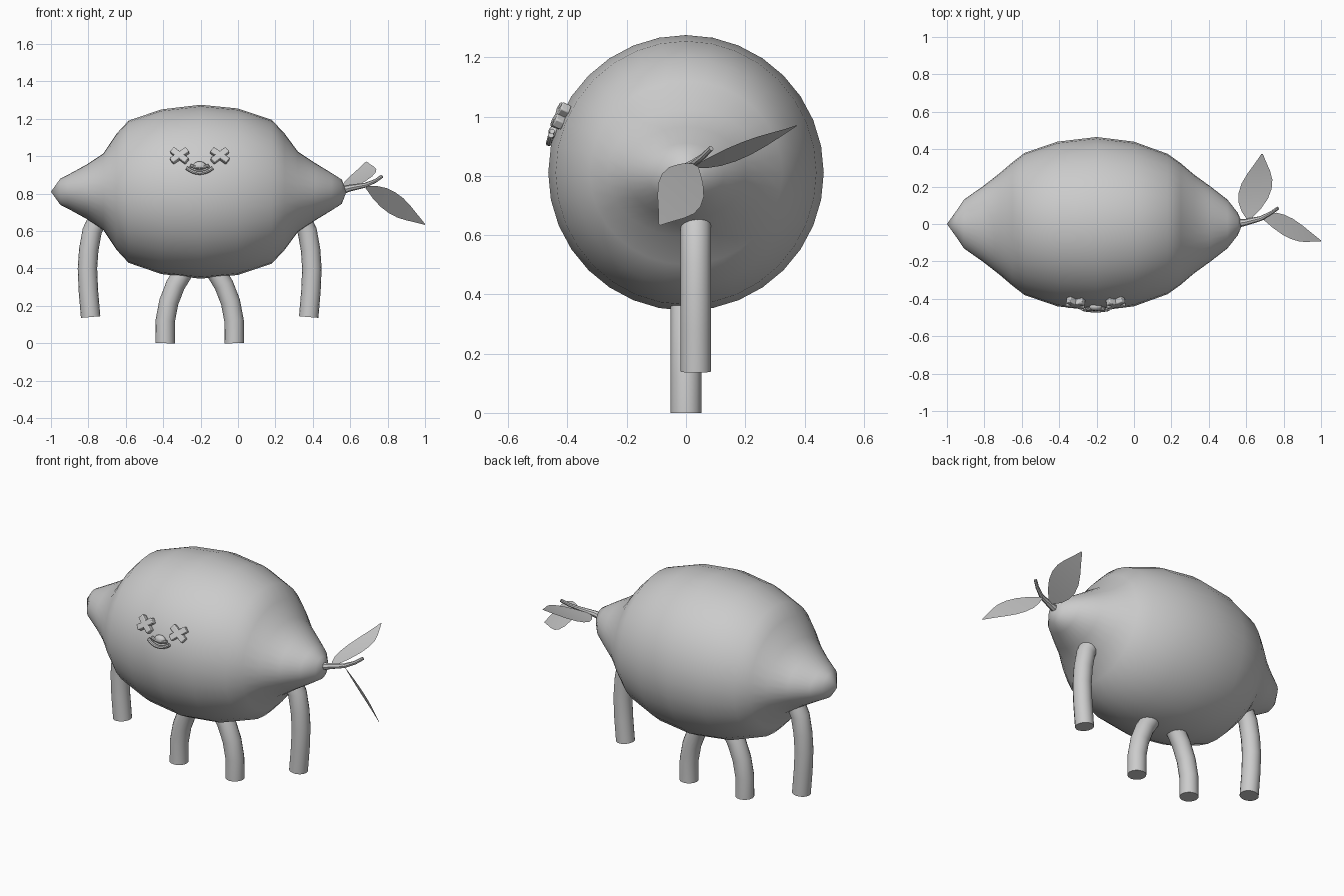
import bpy, bmesh, math
from mathutils import Vector, Matrix

if "Cube" in bpy.data.objects:
    bpy.data.objects.remove(bpy.data.objects["Cube"])

CX, CZ = -0.205, 0.81   # body centre


def make_object(name, bm, angle=40):
    bmesh.ops.recalc_face_normals(bm, faces=bm.faces)
    me = bpy.data.meshes.new(name)
    bm.to_mesh(me)
    bm.free()
    ob = bpy.data.objects.new(name, me)
    bpy.context.collection.objects.link(ob)
    bpy.ops.object.select_all(action='DESELECT')
    ob.select_set(True)
    bpy.context.view_layer.objects.active = ob
    bpy.ops.object.shade_smooth_by_angle(angle=math.radians(angle))
    return ob


def add_tube(bm, pts, radii, sides):
    """Sweep a round section along points and cap both ends."""
    pts = [Vector(p) for p in pts]
    rings = []
    for i, p in enumerate(pts):
        t = (pts[min(i + 1, len(pts) - 1)] - pts[max(i - 1, 0)]).normalized()
        ref = Vector((0, 1, 0)) if abs(t.y) < 0.9 else Vector((0, 0, 1))
        a = (ref - t * ref.dot(t)).normalized()
        b = t.cross(a)
        rings.append([bm.verts.new(p + radii[i] * (a * math.cos(w) + b * math.sin(w)))
                      for w in (2 * math.pi * k / sides for k in range(sides))])
    for r, s in zip(rings, rings[1:]):
        for k in range(sides):
            bm.faces.new((r[k], r[(k + 1) % sides], s[(k + 1) % sides], s[k]))
    bm.faces.new(rings[0])
    bm.faces.new(rings[-1])


# Lemon body: rings along x with (x, y radius, z radius)
profile = [(-0.95, .07, .07), (-0.91, .13, .09), (-0.81, .20, .145), (-0.72, .27, .205),
           (-0.65, .33, .31), (-0.585, .38, .38), (-0.41, .44, .44), (-0.2, .465, .465),
           (0.0, .44, .445), (0.18, .375, .385), (0.25, .325, .31), (0.32, .265, .215),
           (0.41, .20, .155), (0.50, .13, .10), (0.555, .06, .065)]
SEG = 32
bm = bmesh.new()
rings = [[bm.verts.new((x, ry * math.cos(2 * math.pi * k / SEG),
                        CZ + rz * math.sin(2 * math.pi * k / SEG))) for k in range(SEG)]
         for x, ry, rz in profile]
for r, s in zip(rings, rings[1:]):
    for k in range(SEG):
        bm.faces.new((r[k], r[(k + 1) % SEG], s[(k + 1) % SEG], s[k]))
for ring, x in ((rings[0], -1.0), (rings[-1], 0.58)):
    tip = bm.verts.new((x, 0, CZ))
    for k in range(SEG):
        bm.faces.new((ring[k], ring[(k + 1) % SEG], tip))
make_object("lemon_body", bm, 80)

# Legs: offsets from the body's middle, mirrored left and right
outer = [(.548, .655), (.575, .60), (.593, .50), (.60, .40), (.595, .28), (.583, .14)]
inner = [(.05, .43), (.085, .385), (.13, .31), (.165, .22), (.184, .12), (.185, 0)]
for name, path, y in (("outer_leg", outer, .033), ("inner_leg", inner, 0)):
    for side, sx in (("left", -1), ("right", 1)):
        bm = bmesh.new()
        add_tube(bm, [(CX + sx * dx, y, z) for dx, z in path], [.052] * len(path), 16)
        make_object(f"{name}_{side}", bm)


def face_frame(x, z):
    """Frame on the front surface: x sideways, y outward, z up."""
    r = .465 - .55 * (x - CX) ** 2
    y = -math.sqrt(r * r - (z - CZ) ** 2)
    n = Vector((1.1 * (x - CX) * r, y, z - CZ)).normalized()
    up = (Vector((0, 0, 1)) - n * n.z).normalized()
    side = up.cross(n)
    m = Matrix((side, n, up)).transposed().to_4x4()
    m.translation = (x, y, z)
    return m


# Cross-shaped eyes
for side, sx in (("left", -1), ("right", 1)):
    bm = bmesh.new()
    for a in (-38, 38):
        m = (face_frame(CX + sx * .107, 1.0) @ Matrix.Translation((0, .006, 0))
             @ Matrix.Rotation(math.radians(a), 4, 'Y') @ Matrix.Diagonal((.106, .034, .034, 1)))
        bmesh.ops.create_cube(bm, size=1, matrix=m)
    ob = make_object(f"{side}_eye", bm)
    bv = ob.modifiers.new("soft_edges", 'BEVEL')
    bv.width, bv.segments = .005, 2

# Mouth: smiling bar with an upper lip and a snout bump
frame = face_frame(CX, .935)
bm = bmesh.new()
for depth, width, lift, rad in ((-.028, .07, .0, .01), (-.012, .05, .014, .009)):
    pts = []
    for i in range(9):
        t = i / 4 - 1
        pts.append(frame @ Vector((t * width, .008, lift + depth * (1 - t * t))))
    add_tube(bm, pts, [rad] * 9, 8)
make_object("mouth", bm)
bm = bmesh.new()
bmesh.ops.create_uvsphere(bm, u_segments=12, v_segments=8, radius=1,
                          matrix=frame @ Matrix.Translation((0, 0, .014))
                          @ Matrix.Diagonal((.035, .02, .024, 1)))
make_object("snout", bm)

# Stem
bm = bmesh.new()
add_tube(bm, [(.54, 0, .815), (.60, .01, .83), (.68, .03, .845), (.735, .06, .868), (.77, .085, .893)],
         [.024, .018, .013, .01, .009], 8)
make_object("stem", bm)


# Leaves: thin blades from base to tip, bowed a little along their length
def leaf(name, base, tip, half, bow):
    base, tip, half = Vector(base), Vector(tip), Vector(half)
    n = (tip - base).cross(half).normalized()
    widths = [.12, .6, .9, 1, .93, .68, .35, .04]
    bm = bmesh.new()
    rows = []
    for i, w in enumerate(widths):
        t = i / (len(widths) - 1)
        c = base.lerp(tip, t) + n * bow * 4 * t * (1 - t)
        rows.append([bm.verts.new(c + half * w * s) for s in (-1, 0, 1)])
    for a, b in zip(rows, rows[1:]):
        for k in range(2):
            bm.faces.new((a[k], a[k + 1], b[k + 1], b[k]))
    make_object(name, bm)


leaf("back_leaf", (.615, .025, .83), (.685, .375, .97), (.088, .01, .032), .01)
leaf("side_leaf", (.685, .035, .835), (1.0, -.09, .635), (-.018, .065, -.055), .005)
